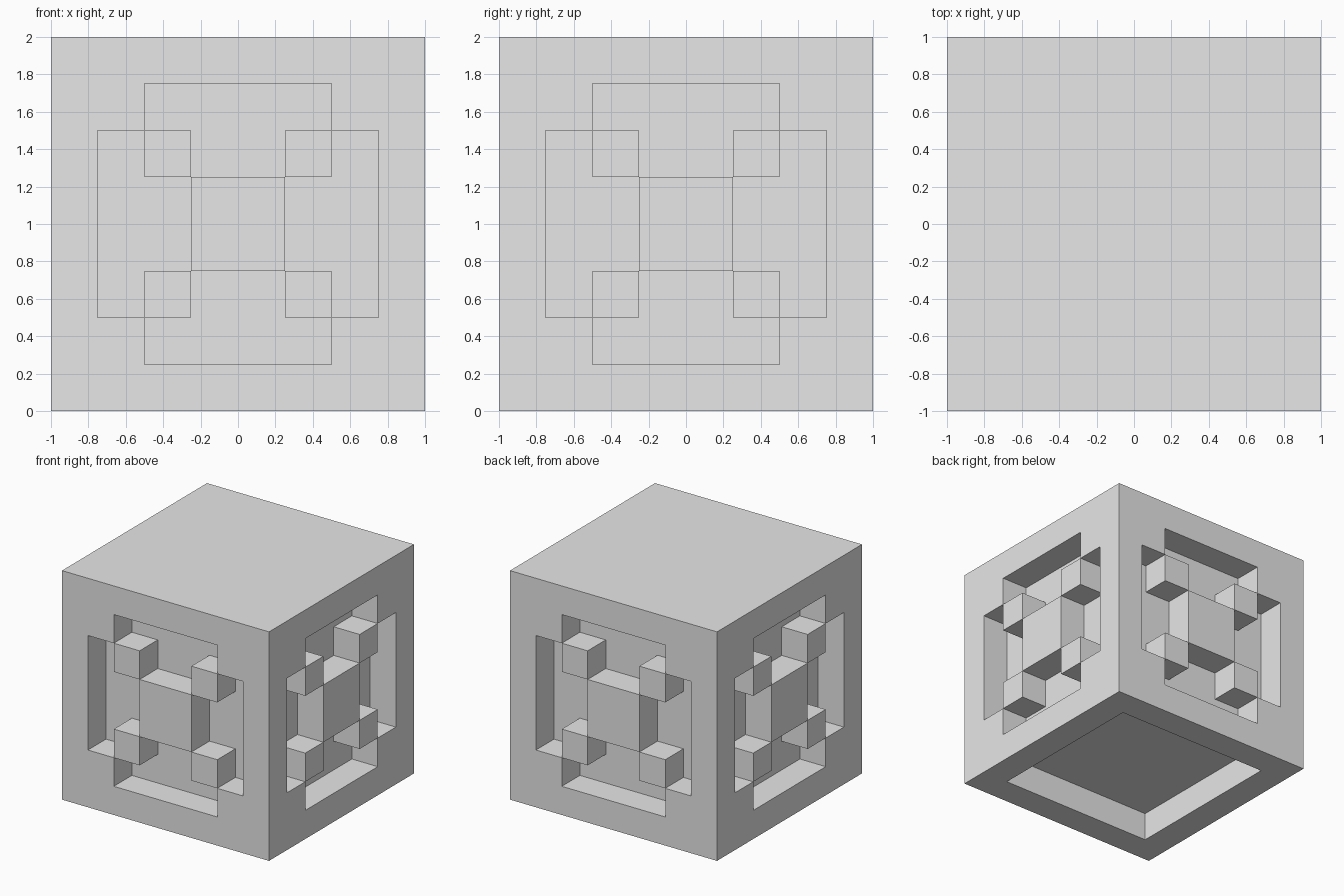
import bpy
import bmesh
from mathutils import Vector

SIZE = 2.0     # edge length of the block
DEPTH = 0.25   # depth of every recess and width of one grid cell

# Remove the default object
default = bpy.data.objects.get("Cube")
if default:
    bpy.data.objects.remove(default, do_unlink=True)


def make_material(name, colour):
    mat = bpy.data.materials.new(name)
    mat.use_nodes = True
    mat.diffuse_color = colour
    mat.node_tree.nodes["Principled BSDF"].inputs["Base Color"].default_value = colour
    return mat


def ring_pattern(u, v):
    """Two nested rings of bars, broken at their corners."""
    far, near = max(abs(u), abs(v)), min(abs(u), abs(v))
    outer_bar = 0.5 < far < 0.75 and near < 0.5
    inner_bar = 0.25 < far < 0.5 and near < 0.25
    return outer_bar or inner_bar


def square_pattern(u, v):
    """One plain square pocket."""
    return max(abs(u), abs(v)) < 0.75


def sink(bm, direction, pattern):
    """Push the cells of one outer side that fit the pattern inwards."""
    axis = max(range(3), key=lambda i: abs(direction[i]))
    chosen = []
    for face in bm.faces:
        centre = face.calc_center_median()
        if centre.dot(direction) > SIZE / 2 - 0.01:
            u, v = (centre[i] for i in range(3) if i != axis)
            if pattern(u, v):
                chosen.append(face)
    result = bmesh.ops.extrude_face_region(bm, geom=chosen)
    verts = [g for g in result["geom"] if isinstance(g, bmesh.types.BMVert)]
    bmesh.ops.translate(bm, verts=verts, vec=-DEPTH * direction)
    # Drop the outer cells if the extrusion left them in place
    left = [f for f in chosen if f.is_valid]
    if left:
        bmesh.ops.delete(bm, geom=left, context="FACES_ONLY")


# Block body on a regular grid of cells
bm = bmesh.new()
bmesh.ops.create_cube(bm, size=SIZE)
bmesh.ops.subdivide_edges(bm, edges=bm.edges[:], cuts=round(SIZE / DEPTH) - 1,
                          use_grid_fill=True)
bm.normal_update()

# Carved rings on the four sides, a square pocket underneath
for side in ((0, -1, 0), (1, 0, 0), (0, 1, 0), (-1, 0, 0)):
    sink(bm, Vector(side), ring_pattern)
sink(bm, Vector((0, 0, -1)), square_pattern)

# Stand the block on the ground
bmesh.ops.translate(bm, verts=bm.verts[:], vec=(0, 0, SIZE / 2))
bm.normal_update()

mesh = bpy.data.meshes.new("carved_block")
bm.to_mesh(mesh)
bm.free()
mesh.materials.append(make_material("light grey", (0.8, 0.8, 0.8, 1.0)))
block = bpy.data.objects.new("carved_block", mesh)
bpy.context.collection.objects.link(block)
